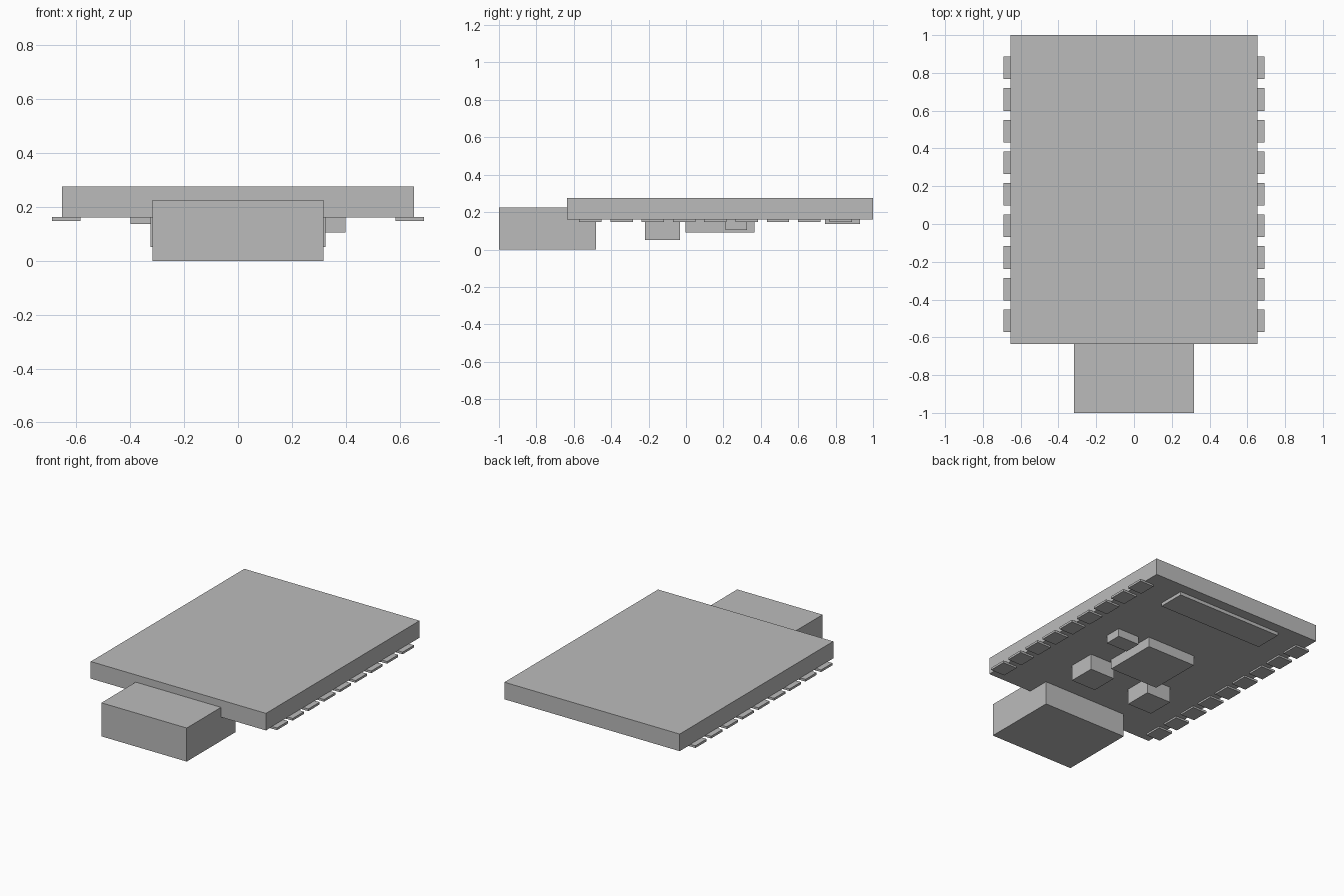
import bpy

cube = bpy.data.objects.get("Cube")
if cube:
    bpy.data.objects.remove(cube, do_unlink=True)

GREY = (0.5, 0.5, 0.5, 1.0)
grey = bpy.data.materials.new("plain grey")
grey.use_nodes = True
grey.diffuse_color = GREY
grey.node_tree.nodes["Principled BSDF"].inputs["Base Color"].default_value = GREY


def box(name, x, y, z):
    """Add a box spanning the given (low, high) ranges."""
    spans = (x, y, z)
    bpy.ops.mesh.primitive_cube_add(size=1, location=[(a + b) / 2 for a, b in spans])
    obj = bpy.context.object
    obj.name = name
    obj.scale = [b - a for a, b in spans]
    bpy.ops.object.transform_apply(location=False, rotation=False, scale=True)
    obj.data.materials.append(grey)
    return obj


def mirrored(name, x, y, z):
    """Add a box on each side of the centre line."""
    box("left_" + name, x, y, z)
    box("right_" + name, (-x[1], -x[0]), y, z)


UNDERSIDE = 0.16

# Circuit board and the plug overhanging its front edge
box("board", (-0.653, 0.653), (-0.635, 1.0), (UNDERSIDE, 0.275))
box("plug_socket", (-0.318, 0.318), (-1.0, -0.48), (0.0, 0.226))

# Parts mounted under the board
box("antenna", (-0.398, 0.398), (0.743, 0.93), (0.137, UNDERSIDE))
box("main_chip", (-0.184, 0.184), (-0.003, 0.365), (0.092, UNDERSIDE))
box("small_component", (0.236, 0.398), (0.21, 0.325), (0.105, UNDERSIDE))
mirrored("button", (0.137, 0.324), (-0.22, -0.033), (0.052, UNDERSIDE))

# Rows of solder pads along both long edges
for i in range(9):
    centre = -0.512 + i * 0.1673
    mirrored(f"solder_pad_{i + 1}", (0.584, 0.691),
             (centre - 0.06, centre + 0.06), (0.148, 0.163))
